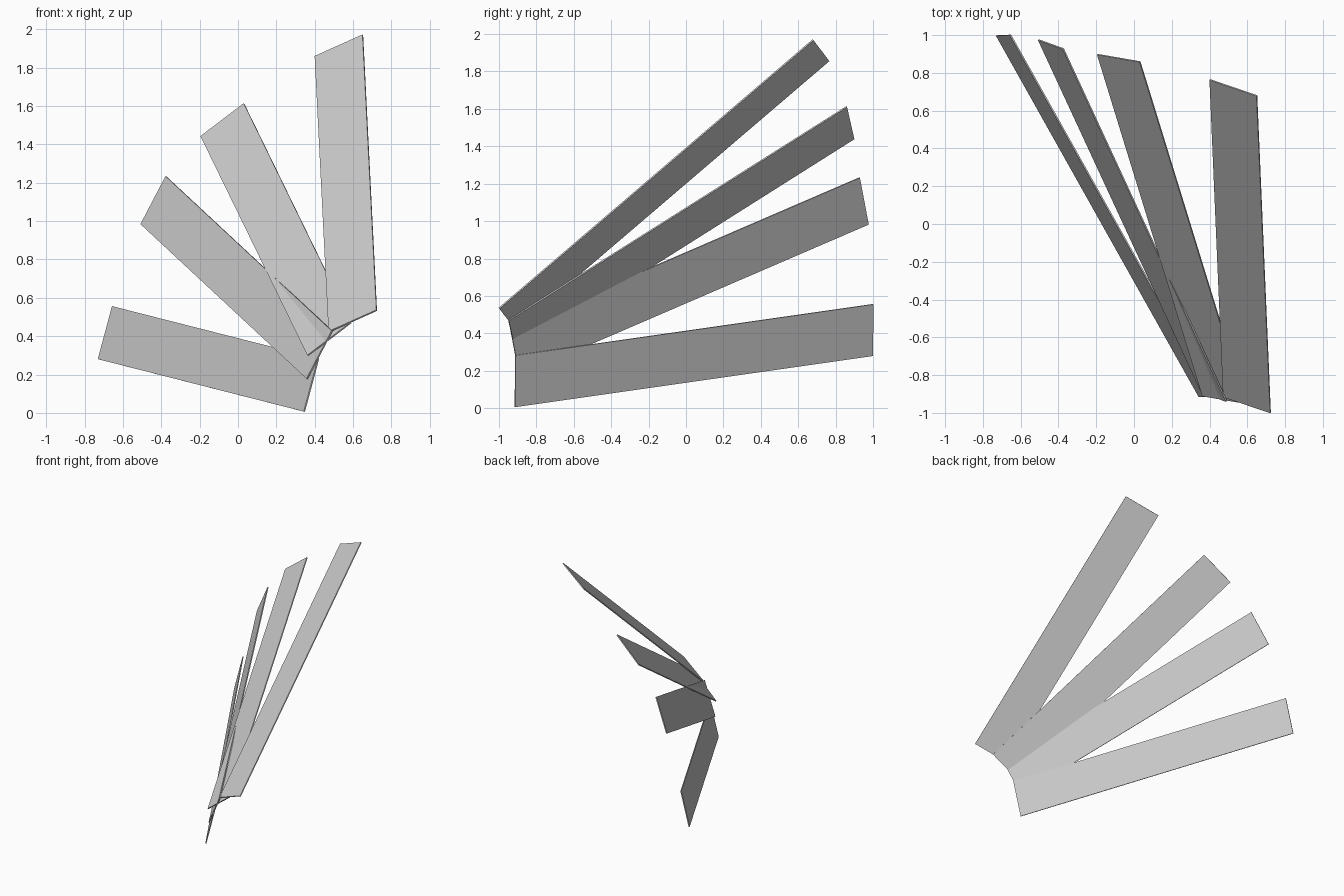
import bpy, bmesh
from mathutils import Vector, Matrix

if "Cube" in bpy.data.objects:
    bpy.data.objects.remove(bpy.data.objects["Cube"])

LENGTH, WIDTH, THICK = 2.21, 0.286, 0.008


def slat(name, tip_upper, tip_lower, root_upper):
    """Thin rectangular slat placed by three of its corners."""
    a, b, c = Vector(tip_upper), Vector(tip_lower), Vector(root_upper)
    along = (a - c).normalized()
    across = b - a
    across = (across - along * across.dot(along)).normalized()
    normal = along.cross(across)
    basis = Matrix((along, across, normal)).transposed().to_4x4()
    size = Matrix.Diagonal((LENGTH, WIDTH, THICK, 1))
    bm = bmesh.new()
    bmesh.ops.create_cube(bm, size=1, matrix=Matrix.Translation((b + c) / 2) @ basis @ size)
    bmesh.ops.recalc_face_normals(bm, faces=bm.faces)
    mesh = bpy.data.meshes.new(name)
    bm.to_mesh(mesh)
    bm.free()
    bpy.context.collection.objects.link(bpy.data.objects.new(name, mesh))


# Four slats fanning out and twisting from a shared root
fan = [
    ((0.65, 0.677, 1.967), (0.402, 0.763, 1.857), (0.722, -0.998, 0.535)),
    ((0.034, 0.857, 1.612), (-0.195, 0.897, 1.438), (0.59, -0.948, 0.472)),
    ((-0.375, 0.927, 1.23), (-0.505, 0.976, 0.985), (0.49, -0.94, 0.425)),
    ((-0.653, 0.999, 0.555), (-0.728, 0.999, 0.28), (0.42, -0.913, 0.282)),
]
for i, corners in enumerate(fan, 1):
    slat(f"fan_slat_{i}", *corners)
